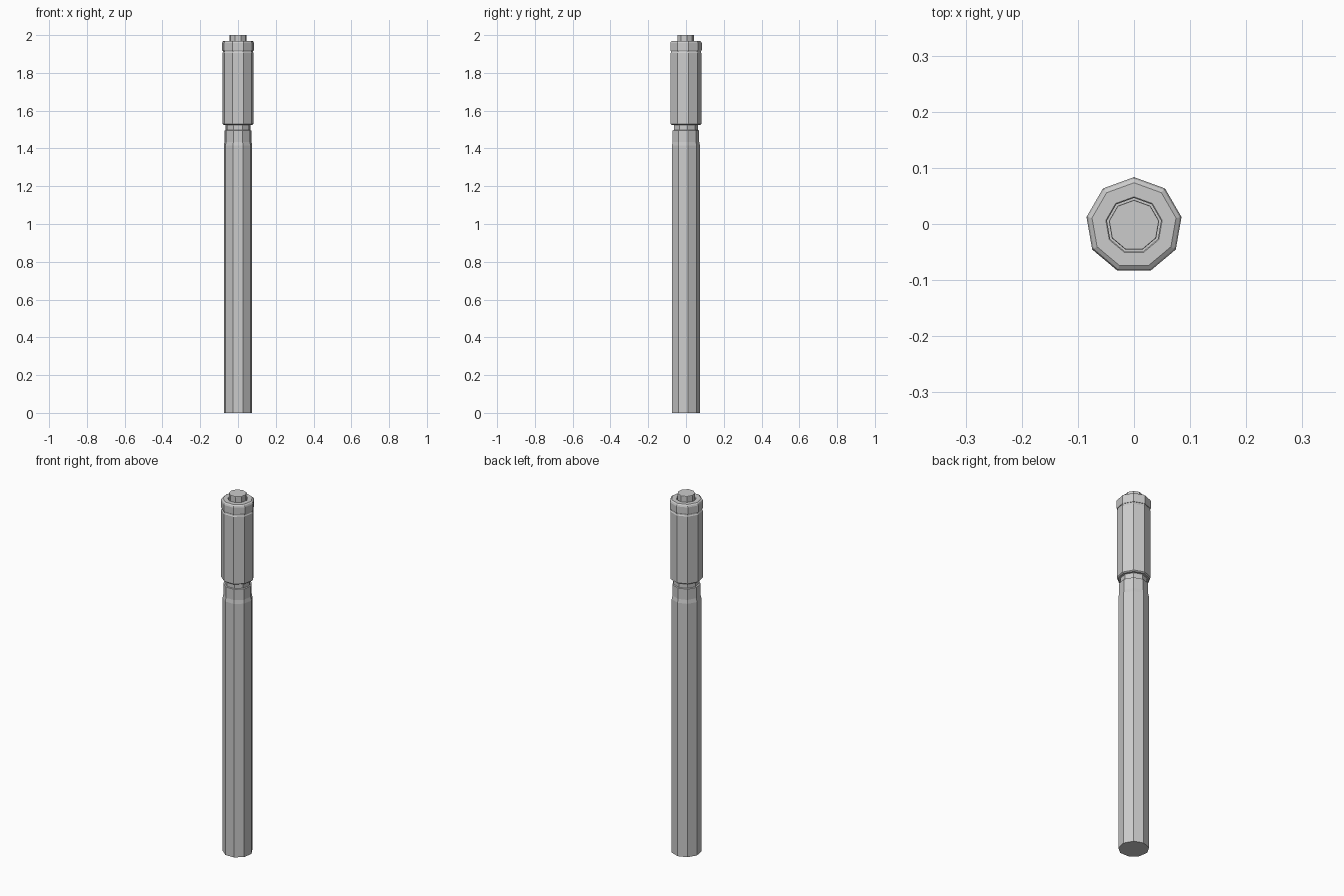
import bpy, bmesh, math

if "Cube" in bpy.data.objects:
    bpy.data.objects.remove(bpy.data.objects["Cube"])

SIDES = 9
Y_SHIFT = -0.0025  # centres the odd-sided outline on y = 0


def lathe(name, profile):
    """Nine-sided closed solid from (radius, height) points, one corner facing +y."""
    bm = bmesh.new()
    rings = []
    for r, z in profile:
        ring = []
        for i in range(SIDES):
            a = math.pi / 2 + 2 * math.pi * i / SIDES
            ring.append(bm.verts.new((r * math.cos(a), r * math.sin(a) + Y_SHIFT, z)))
        rings.append(ring)
    for low, high in zip(rings, rings[1:]):
        for i in range(SIDES):
            j = (i + 1) % SIDES
            bm.faces.new((low[i], low[j], high[j], high[i]))
    bm.faces.new(list(reversed(rings[0])))
    bm.faces.new(rings[-1])
    bmesh.ops.recalc_face_normals(bm, faces=bm.faces)
    mesh = bpy.data.meshes.new(name)
    bm.to_mesh(mesh)
    bm.free()
    obj = bpy.data.objects.new(name, mesh)
    bpy.context.collection.objects.link(obj)
    return obj


# Long lower tube stepping in to a collar, then the recessed neck
lathe("lower_tube", [(0.0765, 0), (0.0765, 1.415), (0.0725, 1.435),
                     (0.0725, 1.495), (0.066, 1.497), (0.066, 1.53)])

# Wider upper grip, thin groove above it
lathe("upper_grip", [(0.078, 1.525), (0.084, 1.53), (0.084, 1.905),
                     (0.081, 1.91), (0.081, 1.92)])

# Chamfered end cap with a shallow recess around the button
lathe("end_cap", [(0.084, 1.917), (0.086, 1.922), (0.086, 1.957), (0.083, 1.965),
                  (0.076, 1.97), (0.051, 1.97), (0.049, 1.968), (0.049, 1.955)])

# Push button
lathe("button", [(0.0455, 1.95), (0.0455, 1.997), (0.0445, 2.0)])
